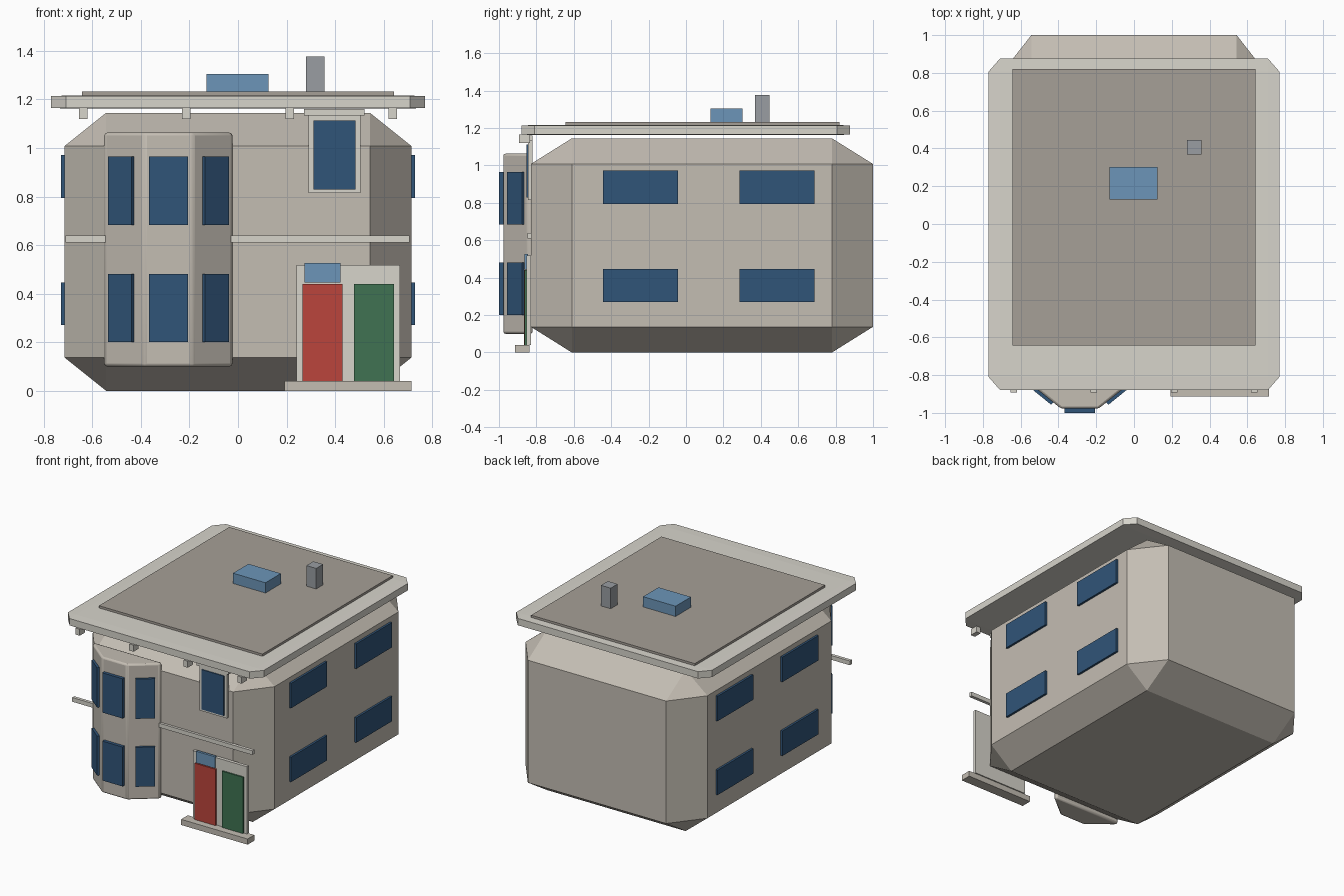
import bpy, bmesh, math
from mathutils import Matrix

if "Cube" in bpy.data.objects:
    bpy.data.objects.remove(bpy.data.objects["Cube"])


def mat(name, r, g, b):
    m = bpy.data.materials.new(name)
    m.diffuse_color = (r, g, b, 1)
    m.use_nodes = True
    m.node_tree.nodes["Principled BSDF"].inputs["Base Color"].default_value = m.diffuse_color
    return m


STONE = mat("stone", 0.55, 0.51, 0.45)
TRIM = mat("trim", 0.68, 0.66, 0.60)
ROOF = mat("roofing", 0.38, 0.35, 0.31)
GLASS = mat("glass", 0.03, 0.09, 0.19)
SKY = mat("light_glass", 0.15, 0.30, 0.48)
RED = mat("red_paint", 0.50, 0.06, 0.045)
GREEN = mat("green_paint", 0.05, 0.17, 0.085)
METAL = mat("chimney_grey", 0.32, 0.34, 0.36)


def finish(bm, name, material):
    bmesh.ops.recalc_face_normals(bm, faces=bm.faces[:])
    me = bpy.data.meshes.new(name)
    bm.to_mesh(me)
    bm.free()
    ob = bpy.data.objects.new(name, me)
    bpy.context.collection.objects.link(ob)
    me.materials.append(material)
    return ob


def box(name, x, y, z, material, chamfer=0, turn=0):
    """Box from (min, max) ranges; chamfer is a fraction of each dimension."""
    bm = bmesh.new()
    bmesh.ops.create_cube(bm, size=1)
    if chamfer:
        bmesh.ops.bevel(bm, geom=bm.edges[:], offset=chamfer, segments=1,
                        affect='EDGES', profile=0.5)
    size = [b - a for a, b in (x, y, z)]
    mid = [(a + b) / 2 for a, b in (x, y, z)]
    bm.transform(Matrix.Translation(mid) @ Matrix.Rotation(turn, 4, 'Z')
                 @ Matrix.Diagonal((*size, 1)))
    return finish(bm, name, material)


# Main body and roof
box("house_body", (-0.715, 0.715), (-0.83, 1.0), (0, 1.145), STONE, 0.12)
box("roof_slab", (-0.77, 0.77), (-0.88, 0.877), (1.163, 1.216), TRIM, 0.04)
box("roof_panel", (-0.643, 0.643), (-0.643, 0.82), (1.216, 1.232), ROOF)
box("skylight", (-0.13, 0.125), (0.13, 0.303), (1.232, 1.305), SKY)
box("chimney", (0.28, 0.357), (0.368, 0.446), (1.232, 1.378), METAL)
for i, cx in enumerate((-0.637, -0.213, 0.213, 0.637)):
    box(f"eave_bracket_{i}", (cx - 0.017, cx + 0.017), (-0.893, -0.835),
        (1.12, 1.166), TRIM)

# Two-storey bay with softened edges
BX = -0.287
outline = [(-0.264, -0.82), (-0.264, -0.845), (-0.1, -0.977),
           (0.1, -0.977), (0.264, -0.845), (0.264, -0.82)]
bm = bmesh.new()
base = bm.faces.new([bm.verts.new((BX + px, py, 0.1)) for px, py in outline])
ext = bmesh.ops.extrude_face_region(bm, geom=[base])
bmesh.ops.translate(bm, vec=(0, 0, 0.963),
                    verts=[v for v in ext["geom"] if isinstance(v, bmesh.types.BMVert)])
bay = finish(bm, "bay", STONE)
bev = bay.modifiers.new("soft_edges", 'BEVEL')
bev.width = 0.012
bev.segments = 2
bpy.context.view_layer.objects.active = bay
bay.select_set(True)
bpy.ops.object.shade_smooth_by_angle(angle=math.radians(30))

# Bay windows: front and both angled sides on each floor
for floor, z in enumerate(((0.2, 0.48), (0.683, 0.965))):
    box(f"bay_window_front_{floor}", (BX - 0.08, BX + 0.08), (-1.0, -0.97), z, GLASS)
    for side, s in (("left", -1), ("right", 1)):
        cx = BX + s * 0.193
        box(f"bay_window_{side}_{floor}", (cx - 0.063, cx + 0.063),
            (-0.92, -0.897), z, GLASS, turn=s * math.radians(39))

# Side windows
for s, side in ((-1, "left"), (1, "right")):
    for floor, z in enumerate(((0.27, 0.447), (0.795, 0.972))):
        for i, y in enumerate(((-0.445, -0.042), (0.287, 0.687))):
            x = sorted((s * 0.70, s * 0.73))
            box(f"{side}_window_{floor}_{i}", x, y, z, GLASS)

# Upper front window with frame and lintel
box("window_frame", (0.29, 0.505), (-0.846, -0.82), (0.815, 1.135), TRIM)
box("front_window", (0.31, 0.485), (-0.853, -0.83), (0.83, 1.113), GLASS)
box("window_lintel", (0.272, 0.522), (-0.853, -0.82), (1.133, 1.16), TRIM)

# String course either side of the bay
for side, x in (("left", (-0.71, -0.54)), ("right", (-0.036, 0.706))):
    box(f"string_course_{side}", x, (-0.848, -0.825), (0.61, 0.64), TRIM)

# Entrance
box("door_surround", (0.242, 0.667), (-0.853, -0.83), (0.04, 0.518), TRIM)
box("red_door", (0.265, 0.43), (-0.865, -0.845), (0.04, 0.44), RED)
box("green_door", (0.477, 0.643), (-0.863, -0.845), (0.04, 0.44), GREEN)
box("transom", (0.273, 0.422), (-0.863, -0.845), (0.445, 0.527), SKY)
box("doorstep", (0.192, 0.715), (-0.913, -0.838), (0, 0.04), STONE)
